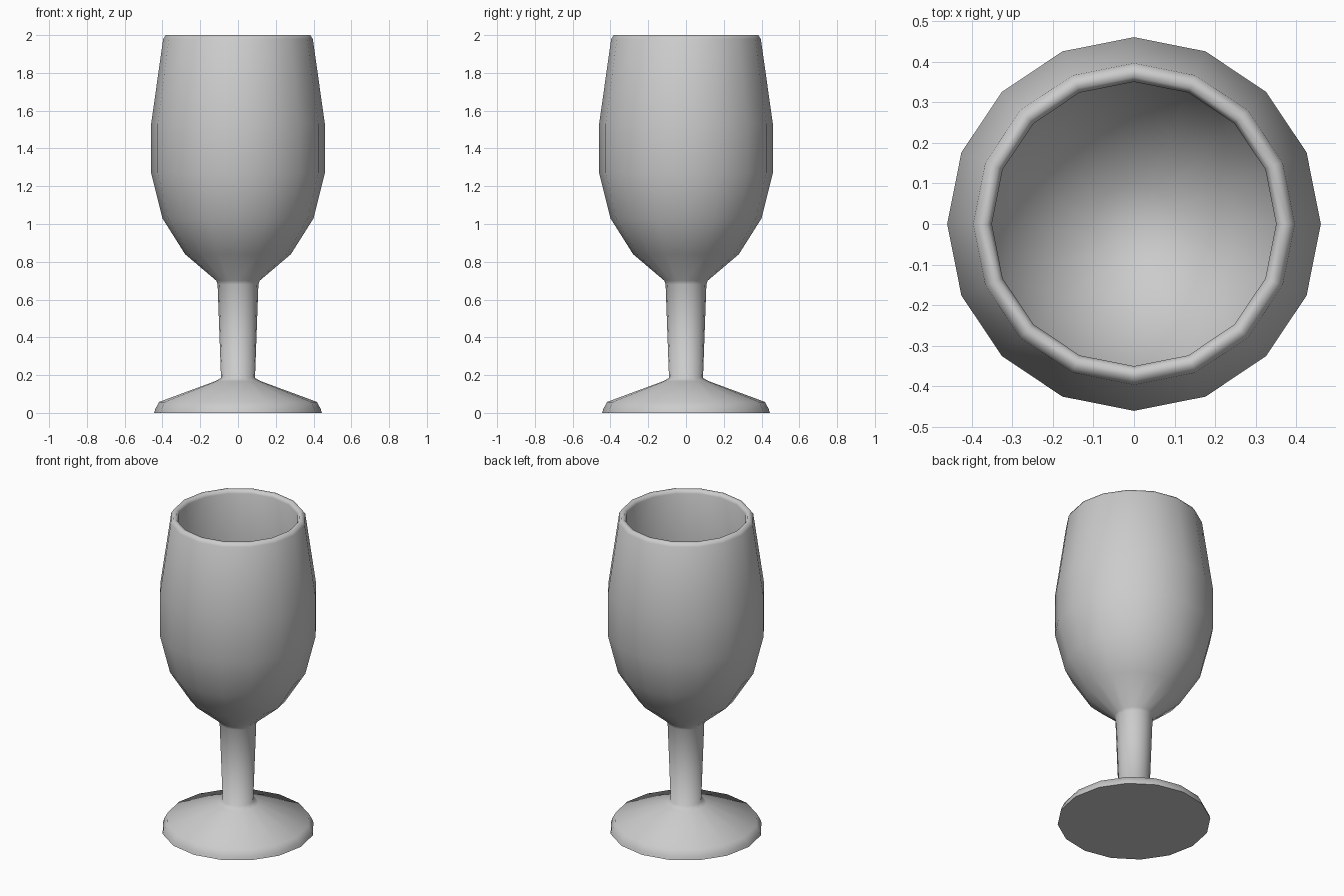
import bpy, bmesh, math

if "Cube" in bpy.data.objects:
    bpy.data.objects.remove(bpy.data.objects["Cube"])

SIDES = 16


def lathe(name, profile):
    """Revolve (radius, z) points about z; a radius of 0 closes to a pole."""
    bm = bmesh.new()
    rings = []
    for r, z in profile:
        if r == 0:
            rings.append([bm.verts.new((0, 0, z))] * SIDES)
        else:
            rings.append([bm.verts.new((r * math.cos(2 * math.pi * i / SIDES),
                                        r * math.sin(2 * math.pi * i / SIDES), z))
                          for i in range(SIDES)])
    for a, b in zip(rings, rings[1:]):
        for i in range(SIDES):
            j = (i + 1) % SIDES
            corners = list(dict.fromkeys([a[i], a[j], b[j], b[i]]))
            bm.faces.new(corners)
    bmesh.ops.recalc_face_normals(bm, faces=bm.faces)
    mesh = bpy.data.meshes.new(name)
    bm.to_mesh(mesh)
    bm.free()
    obj = bpy.data.objects.new(name, mesh)
    bpy.context.collection.objects.link(obj)
    bpy.ops.object.select_all(action='DESELECT')
    obj.select_set(True)
    bpy.context.view_layer.objects.active = obj
    bpy.ops.object.shade_smooth_by_angle(angle=math.radians(75))
    return obj


# Foot and stem
foot = [(0, 0), (0.444, 0), (0.438, 0.02), (0.418, 0.058), (0.12, 0.168), (0.09, 0.185)]
stem = [(0.108, 0.68)]

# Bowl: outside, rounded rim, then the hollow inside
outer = [(0.115, 0.70), (0.28, 0.84), (0.40, 1.03), (0.46, 1.27),
         (0.46, 1.53), (0.396, 1.98)]
rim = [(0.382, 2.0), (0.362, 2.0), (0.35, 1.98)]
inner = [(0.418, 1.52), (0.418, 1.28), (0.363, 1.05), (0.255, 0.87),
         (0.10, 0.745), (0, 0.735)]

lathe("goblet", foot + stem + outer + rim + inner)
